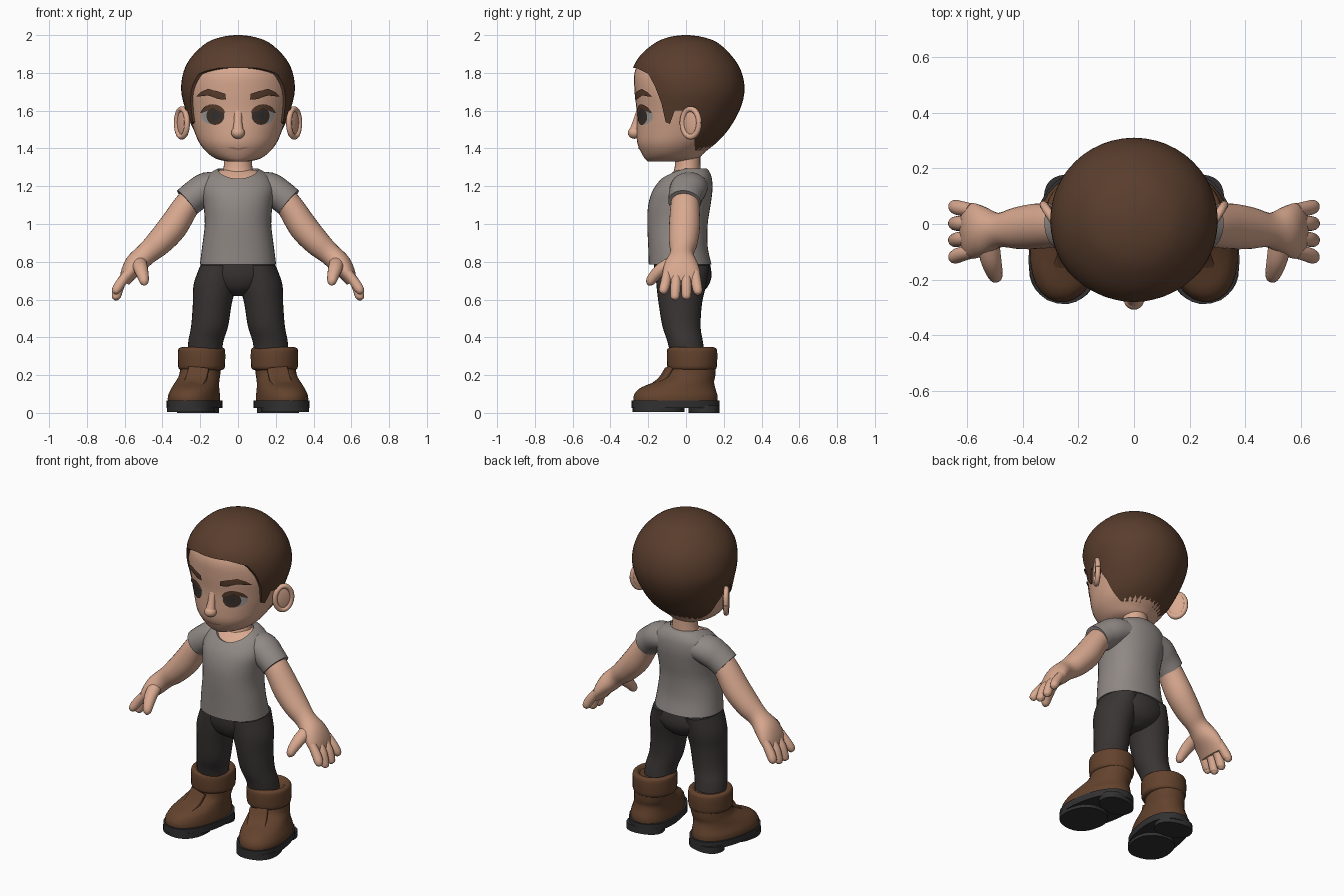
import bpy, bmesh, math
from mathutils import Vector, Matrix
from mathutils.bvhtree import BVHTree

if "Cube" in bpy.data.objects:
    bpy.data.objects.remove(bpy.data.objects["Cube"])

Z = Vector((0, 0, 1))


def material(name, r, g, b):
    m = bpy.data.materials.new(name)
    m.use_nodes = True
    m.diffuse_color = (r, g, b, 1)
    bsdf = m.node_tree.nodes["Principled BSDF"]
    bsdf.inputs["Base Color"].default_value = (r, g, b, 1)
    bsdf.inputs["Roughness"].default_value = 0.8
    return m


SKIN = material("skin", .70, .40, .28)
HAIR = material("dark brown hair", .10, .047, .026)
SHIRT = material("grey shirt", .28, .25, .235)
PANTS = material("charcoal trousers", .042, .035, .035)
BOOT = material("brown leather", .125, .055, .026)
SOLE = material("black rubber", .032, .03, .03)
WHITE = material("eye grey", .36, .35, .34)
IRIS = material("dark brown iris", .05, .03, .022)
LIP = material("lip", .42, .2, .15)


def finish(name, bm, mat, angle=50):
    mesh = bpy.data.meshes.new(name)
    bm.to_mesh(mesh)
    bm.free()
    mesh.materials.append(mat)
    mesh.shade_smooth()
    mesh.set_sharp_from_angle(angle=math.radians(angle))
    obj = bpy.data.objects.new(name, mesh)
    bpy.context.scene.collection.objects.link(obj)
    return obj


def smooth_sections(secs, steps):
    """Catmull-Rom interpolation through the given cross-sections."""
    pts = [secs[0]] + list(secs) + [secs[-1]]
    out = []
    for a, b, c, d in zip(pts, pts[1:], pts[2:], pts[3:]):
        for i in range(steps):
            t = i / steps
            out.append([.5 * (2*q + (r-p)*t + (2*p - 5*q + 4*r - s)*t*t + (3*q - p - 3*r + s)*t**3)
                        for p, q, r, s in zip(a, b, c, d)])
    return out + [list(secs[-1])]


def loft(name, secs, mat, ref=(1, 0, 0), axis=None, n=28, power=2.0, steps=4):
    """Skin elliptical sections (x, y, z, radius along ref, other radius)."""
    rows = smooth_sections(secs, steps)
    bm = bmesh.new()
    rings = []
    for i, (x, y, z, ru, rv) in enumerate(rows):
        a, b = rows[max(i - 1, 0)], rows[min(i + 1, len(rows) - 1)]
        t = axis or (Vector(b[:3]) - Vector(a[:3])).normalized()
        u = Vector(ref)
        u = (u - t * u.dot(t)).normalized()
        v = t.cross(u)
        ring = []
        for k in range(n):
            c, s = math.cos(math.tau * k / n), math.sin(math.tau * k / n)
            c, s = [math.copysign(abs(q) ** (2 / power), q) for q in (c, s)]
            ring.append(bm.verts.new(Vector((x, y, z)) + u * c * ru + v * s * rv))
        rings.append(ring)
    for lo, hi in zip(rings, rings[1:]):
        for k in range(n):
            bm.faces.new((lo[k], lo[(k + 1) % n], hi[(k + 1) % n], hi[k]))
    bm.faces.new(rings[0][::-1])
    bm.faces.new(rings[-1])
    bmesh.ops.recalc_face_normals(bm, faces=bm.faces)
    return finish(name, bm, mat)


def upright(rows):
    """(z, front y, back y, half width) rows to loft sections."""
    return [(0, (f + b) / 2, z, w, (b - f) / 2) for z, f, b, w in rows]


def ellipsoid(name, loc, radii, mat, turn=0):
    bm = bmesh.new()
    bmesh.ops.create_uvsphere(bm, u_segments=24, v_segments=14, radius=1)
    bm.transform(Matrix.Translation(loc) @ Matrix.Rotation(turn, 4, 'Z') @ Matrix.Diagonal((*radii, 1)))
    return finish(name, bm, mat)


def carve(obj, cutter, operation):
    mod = obj.modifiers.new("carve", 'BOOLEAN')
    mod.object, mod.operation, mod.solver = cutter, operation, 'EXACT'
    graph = bpy.context.evaluated_depsgraph_get()
    mesh = bpy.data.meshes.new_from_object(obj.evaluated_get(graph))
    obj.modifiers.clear()
    obj.data = mesh
    mesh.shade_smooth()
    mesh.set_sharp_from_angle(angle=math.radians(50))
    bpy.data.objects.remove(cutter)


# Head and hair cap
skull = [(1.33, -.2, 0, .05), (1.345, -.217, .06, .115), (1.38, -.238, .1, .165),
         (1.43, -.258, .16, .205), (1.5, -.262, .22, .235), (1.6, -.262, .275, .268),
         (1.7, -.272, .298, .289), (1.8, -.273, .28, .275), (1.88, -.232, .23, .23),
         (1.95, -.15, .155, .153), (1.98, -.075, .075, .075), (1.99, -.005, .005, .005)]
head = loft("head", upright(skull), SKIN, axis=Z, n=40)
cap = [(z + .01, f - .012, b + .012, w + .012) for z, f, b, w in skull[2:]]
hair = loft("hair", upright(cap), HAIR, axis=Z, n=48)
hairline = [(-.4, 1.83), (-.26, 1.825), (-.2, 1.795), (-.165, 1.73), (-.13, 1.64), (-.108, 1.54),
            (-.085, 1.53), (-.06, 1.6), (0, 1.6), (.04, 1.5), (.05, 1.36), (.4, 1.36), (.4, 2.1), (-.4, 2.1)]
bm = bmesh.new()
side = bm.faces.new([bm.verts.new((-.5, y, z)) for y, z in hairline])
grown = bmesh.ops.extrude_face_region(bm, geom=[side])["geom"]
bmesh.ops.translate(bm, vec=(1, 0, 0), verts=[g for g in grown if isinstance(g, bmesh.types.BMVert)])
bmesh.ops.recalc_face_normals(bm, faces=bm.faces)
carve(hair, finish("hair_cutter", bm, HAIR), 'INTERSECT')

# Facial features laid on the head surface
bm = bmesh.new()
bm.from_mesh(head.data)
surface = BVHTree.FromBMesh(bm)
bm.free()


def decal(name, outline, mat, lift, s=1):
    cx = sum(p[0] for p in outline) / len(outline)
    cz = sum(p[1] for p in outline) / len(outline)
    bm = bmesh.new()

    def place(x, z):
        hit, normal, _, _ = surface.ray_cast(Vector((x * s, -1, z)), Vector((0, 1, 0)))
        return bm.verts.new(hit + normal * lift)

    rings = [[place(cx + (x - cx) * k, cz + (z - cz) * k) for x, z in outline] for k in (1, .75, .5, .25)]
    n = len(outline)
    for a, b in zip(rings, rings[1:]):
        for k in range(n):
            bm.faces.new((a[k], a[(k + 1) % n], b[(k + 1) % n], b[k]))
    bm.faces.new(rings[-1])
    for f in bm.faces:
        f.normal_update()
        if f.normal.y > 0:
            f.normal_flip()
    return finish(name, bm, mat)


def oval(cx, cz, rx, rz, n=28):
    return [(cx + rx * math.cos(math.tau * k / n), cz + rz * math.sin(math.tau * k / n)) for k in range(n)]


brow = [(.215, 1.675), (.19, 1.7), (.155, 1.716), (.1, 1.702), (.065, 1.69),
        (.062, 1.66), (.1, 1.662), (.155, 1.682), (.19, 1.677)]
arc = [math.radians(a) for a in range(15, 166, 15)]
lash = [(.13 + .066 * math.cos(a), 1.575 + .06 * math.sin(a)) for a in arc]
lash += [(.13 + .06 * math.cos(a), 1.575 + .049 * math.sin(a)) for a in reversed(arc)]
ellipsoid("nose", (0, -.272, 1.483), (.036, .036, .032), SKIN)
loft("nose_bridge", [(0, -.252, 1.6, .02, .01), (0, -.262, 1.54, .022, .02), (0, -.275, 1.49, .03, .026)], SKIN)
decal("mouth", [(-.06, 1.41), (-.03, 1.405), (0, 1.403), (.03, 1.405), (.06, 1.41),
                (.03, 1.398), (0, 1.395), (-.03, 1.398)], LIP, .003)
loft("neck", [(0, 0, 1.17, .12, .08), (0, 0, 1.24, .095, .078), (0, .008, 1.3, .076, .068),
              (0, .01, 1.4, .072, .066)], SKIN, axis=Z)

# Shirt body with a scooped neck and the chest below it
trunk = [(.785, -.197, .135, .202), (.88, -.2, .115, .19), (1.0, -.205, .115, .176), (1.1, -.2, .13, .183),
         (1.18, -.175, .14, .195), (1.24, -.13, .137, .178), (1.275, -.09, .125, .14), (1.295, -.06, .11, .105)]
shirt = loft("shirt", upright(trunk), SHIRT, axis=Z, n=40, power=2.2)
carve(shirt, ellipsoid("neck_cutter", (0, -.05, 1.33), (.118, .14, .11), SHIRT), 'DIFFERENCE')
loft("chest", upright([(z - .008, f + .01, b - .012, w - .01) for z, f, b, w in trunk[3:]]),
     SKIN, axis=Z, n=40, power=2.2)

# Trouser seat
loft("trouser_seat", upright([(.62, -.08, .05, .04), (.655, -.135, .105, .13), (.72, -.165, .135, .195),
                              (.8, -.17, .125, .193)]), PANTS, axis=Z)

for s, tag in ((1, "left_"), (-1, "right_")):
    def limb(name, secs, mat, **kw):
        return loft(tag + name, [(x * s, *rest) for x, *rest in secs], mat, **kw)

    # Eyes and brows
    decal(tag + "eye", oval(.13, 1.578, .063, .052), WHITE, .002, s)
    decal(tag + "iris", oval(.118, 1.573, .046, .048), IRIS, .005, s)
    decal(tag + "pupil", oval(.116, 1.573, .02, .022), SOLE, .007, s)
    decal(tag + "lash", lash, HAIR, .007, s)
    decal(tag + "brow", brow, HAIR, .009, s)

    # Ear: a thin cup with a rolled rim
    turn = -s * math.radians(32)
    ear = Vector((.292 * s, .028, 1.535))
    ellipsoid(tag + "ear", ear, (.016, .056, .08), SKIN, turn)
    place = Matrix.Translation(ear) @ Matrix.Rotation(turn, 4, 'Z')
    rim = [place @ Vector((.006 * s, .052 * math.cos(a), .074 * math.sin(a)))
           for a in [math.tau * k / 24 for k in range(25)]]
    loft(tag + "ear_rim", [(*p, .015, .015) for p in rim], SKIN, ref=place.to_3x3() @ Vector((1, 0, 0)),
         n=10, steps=1)

    # Sleeve, arm and hand
    Y = (0, 1, 0)
    limb("sleeve", [(.08, .03, 1.2, .09, .07), (.16, .015, 1.19, .098, .085), (.22, 0, 1.155, .092, .083),
                    (.27, -.008, 1.115, .086, .081)], SHIRT, ref=Y)
    limb("arm", [(.2, 0, 1.17, .07, .07), (.27, -.005, 1.1, .076, .07), (.345, -.008, .985, .082, .077),
                 (.42, -.015, .9, .075, .07), (.485, -.022, .842, .062, .059), (.54, -.025, .79, .087, .058),
                 (.577, -.025, .74, .1, .045), (.602, -.025, .69, .094, .028)], SKIN, ref=Y)
    for finger, base, tip, end in (("little", .05, .062, .628), ("ring", .001, .002, .603),
                                   ("middle", -.05, -.058, .6), ("index", -.1, -.118, .632)):
        limb(finger + "_finger", [(.583, base, .74, .024, .024), (.622, (base + tip) / 2, .685, .027, .027),
                                  (.643, tip, end + .02, .025, .025), (.645, tip, end + .003, .017, .017),
                                  (.645, tip, end - .006, .004, .004)], SKIN, ref=Y, n=14)
    limb("thumb", [(.525, -.06, .8, .04, .035), (.515, -.125, .765, .038, .034), (.502, -.172, .72, .03, .029),
                   (.496, -.192, .69, .022, .022), (.494, -.2, .676, .005, .005)], SKIN, n=16)

    # Trouser leg
    limb("trouser_leg", [(.105, -.02, .78, .095, .143), (.122, -.025, .68, .113, .132), (.136, -.03, .58, .103, .115),
                         (.15, -.024, .46, .098, .101), (.17, -.005, .38, .093, .094), (.178, .01, .3, .09, .09)],
         PANTS, axis=Z)

    # Boot: foot, instep flap, rolled cuff and split sole
    toe_out = (1, .2 * s, 0)
    limb("boot", [(.233, -.055, .05, .132, .225), (.233, -.055, .09, .132, .225), (.226, -.045, .13, .122, .203),
                  (.215, -.008, .165, .113, .158), (.203, .028, .2, .107, .128), (.195, .04, .26, .107, .118)],
         BOOT, ref=toe_out, axis=Z, power=2.15)
    limb("boot_flap", [(.24, -.17, .145, .055, .012), (.222, -.125, .18, .056, .014), (.208, -.09, .235, .055, .014)],
         BOOT, ref=toe_out, power=5)
    limb("boot_cuff", [(.193, .032, .225, .1, .108), (.193, .032, .235, .121, .128), (.193, .032, .27, .125, .133),
                       (.193, .032, .325, .125, .133), (.193, .032, .343, .118, .125), (.193, .032, .347, .1, .106),
                       (.193, .032, .33, .085, .088)], BOOT, axis=Z, steps=3)
    for part, x, y, low, high, wide, deep in (("sole", .231, -.055, .025, .065, .14, .235),
                                              ("sole_front", .25, -.145, .006, .04, .125, .137),
                                              ("heel", .212, .095, 0, .04, .112, .08)):
        limb(part, [(x, y, low, wide, deep), (x, y, high, wide, deep)], SOLE, ref=toe_out, axis=Z,
             power=2.3, steps=1)
